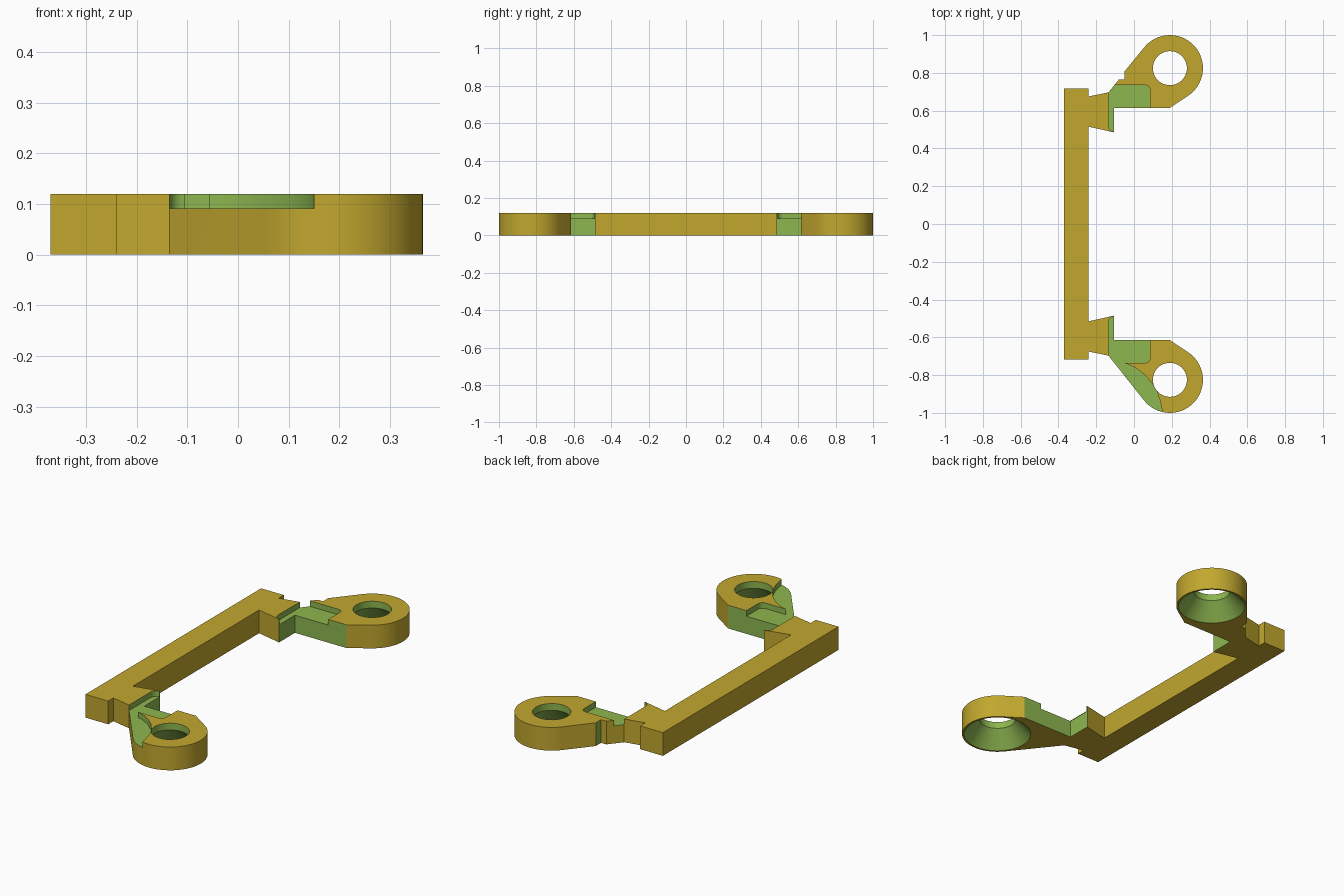
import bpy, bmesh, math

if "Cube" in bpy.data.objects:
    bpy.data.objects.remove(bpy.data.objects["Cube"])

H = 0.12                 # plate thickness
FLOOR = 0.091            # floor height of the shallow recesses
CX, CY, R = 0.19, 0.825, 0.175   # ring centre and radius


def material(name, rgb):
    m = bpy.data.materials.new(name)
    m.diffuse_color = (*rgb, 1)
    m.use_nodes = True
    m.node_tree.nodes["Principled BSDF"].inputs["Base Color"].default_value = m.diffuse_color
    return m


GOLD = material("gold", (0.54, 0.39, 0.028))
GREEN = material("green", (0.27, 0.47, 0.08))


def finish(name, bm, mats):
    bmesh.ops.recalc_face_normals(bm, faces=bm.faces)
    me = bpy.data.meshes.new(name)
    bm.to_mesh(me)
    bm.free()
    for m in mats:
        me.materials.append(m)
    ob = bpy.data.objects.new(name, me)
    bpy.context.collection.objects.link(ob)
    return ob


def prism(name, pts, z0, z1, mats, side=1):
    """Extrude an outline from z0 to z1; side=-1 mirrors it in y."""
    bm = bmesh.new()
    low = [bm.verts.new((x, y * side, z0)) for x, y in pts]
    high = [bm.verts.new((x, y * side, z1)) for x, y in pts]
    bm.faces.new(low)
    bm.faces.new(high)
    n = len(pts)
    for i in range(n):
        j = (i + 1) % n
        bm.faces.new((low[i], low[j], high[j], high[i]))
    return finish(name, bm, mats)


def lathe(name, profile, side, n=48):
    """Closed solid of revolution around the ring axis."""
    bm = bmesh.new()
    rings = []
    for r, z in profile:
        rings.append([bm.verts.new((CX + r * math.cos(2 * math.pi * i / n),
                                    side * CY + r * math.sin(2 * math.pi * i / n), z))
                      for i in range(n)])
    for a, b in zip(rings, rings[1:]):
        for i in range(n):
            j = (i + 1) % n
            bm.faces.new((a[i], a[j], b[j], b[i]))
    bm.faces.new(rings[0])
    bm.faces.new(rings[-1])
    return finish(name, bm, [GREEN])


def arc(cx, cy, r, a0, a1, n):
    return [(cx + r * math.cos(math.radians(a0 + (a1 - a0) * i / n)),
             cy + r * math.sin(math.radians(a0 + (a1 - a0) * i / n))) for i in range(n + 1)]


def cut(ob, cutter):
    mod = ob.modifiers.new("cut", 'BOOLEAN')
    mod.operation = 'DIFFERENCE'
    mod.solver = 'EXACT'
    mod.material_mode = 'TRANSFER'
    mod.object = cutter
    bpy.context.view_layer.objects.active = ob
    bpy.ops.object.modifier_apply(modifier=mod.name)
    bpy.data.objects.remove(cutter)


def smooth(ob):
    bpy.ops.object.select_all(action='DESELECT')
    ob.select_set(True)
    bpy.context.view_layer.objects.active = ob
    bpy.ops.object.shade_smooth_by_angle(angle=math.radians(25))


# Long straight bar
prism("bar", [(-0.37, -0.717), (-0.24, -0.717), (-0.24, 0.717), (-0.37, 0.717)], 0, H, [GOLD])

# Arm outline: shared ring and inner edge, with a notch on the back arm only
ring = arc(CX, CY, R, 141.6, -55, 32)
inner = [(0.19, 0.615), (-0.105, 0.615), (-0.105, 0.485), (-0.24, 0.515)]
root = [(-0.24, 0.675), (-0.135, 0.697)]
notch = [(-0.08, 0.765), (-0.05, 0.765), (-0.05, 0.808)]

# L-shaped recess with rounded corners
recess = ([(-0.09, 0.47), (-0.09, 0.60), (0.085, 0.60)]
          + arc(0.06, 0.71, 0.025, 0, 90, 6)
          + [(-0.135, 0.735)]
          + arc(-0.105, 0.52, 0.03, 180, 270, 6)
          + [(-0.105, 0.47)])

# Curved clearance on the front arm
clearance = [(-0.135, 0.72), (-0.07, 0.72), (-0.07, 0.731), (-0.035, 0.741), (0.0, 0.757),
             (0.035, 0.78), (0.07, 0.812), (0.1, 0.85), (0.122, 0.89), (0.138, 0.935),
             (0.149, 0.985), (0.153, 1.03), (0.0, 1.03)]

# Countersunk hole, wide at the bottom
hole = [(0.174, -0.01), (0.09, 0.085), (0.09, H + 0.02)]

for side, name in ((1, "back_arm"), (-1, "front_arm")):
    outline = root + (notch if side > 0 else []) + ring + inner
    arm = prism(name, outline, 0, H, [GOLD, GREEN], side)
    cut(arm, prism("recess_cutter", recess, FLOOR, H + 0.03, [GREEN], side))
    if side < 0:
        cut(arm, prism("clearance_cutter", clearance, FLOOR, H + 0.04, [GREEN], side))
    cut(arm, lathe("hole_cutter", hole, side))
    # Green inner walls and notch wall
    for p in arm.data.polygons:
        c, n = p.center, p.normal
        if n.y * side < -0.99 and abs(abs(c.y) - 0.615) < 0.003:
            p.material_index = 1
        elif n.x > 0.99 and abs(c.x + 0.105) < 0.003:
            p.material_index = 1
        elif n.x < -0.99 and abs(c.x + 0.05) < 0.003:
            p.material_index = 1
    smooth(arm)
